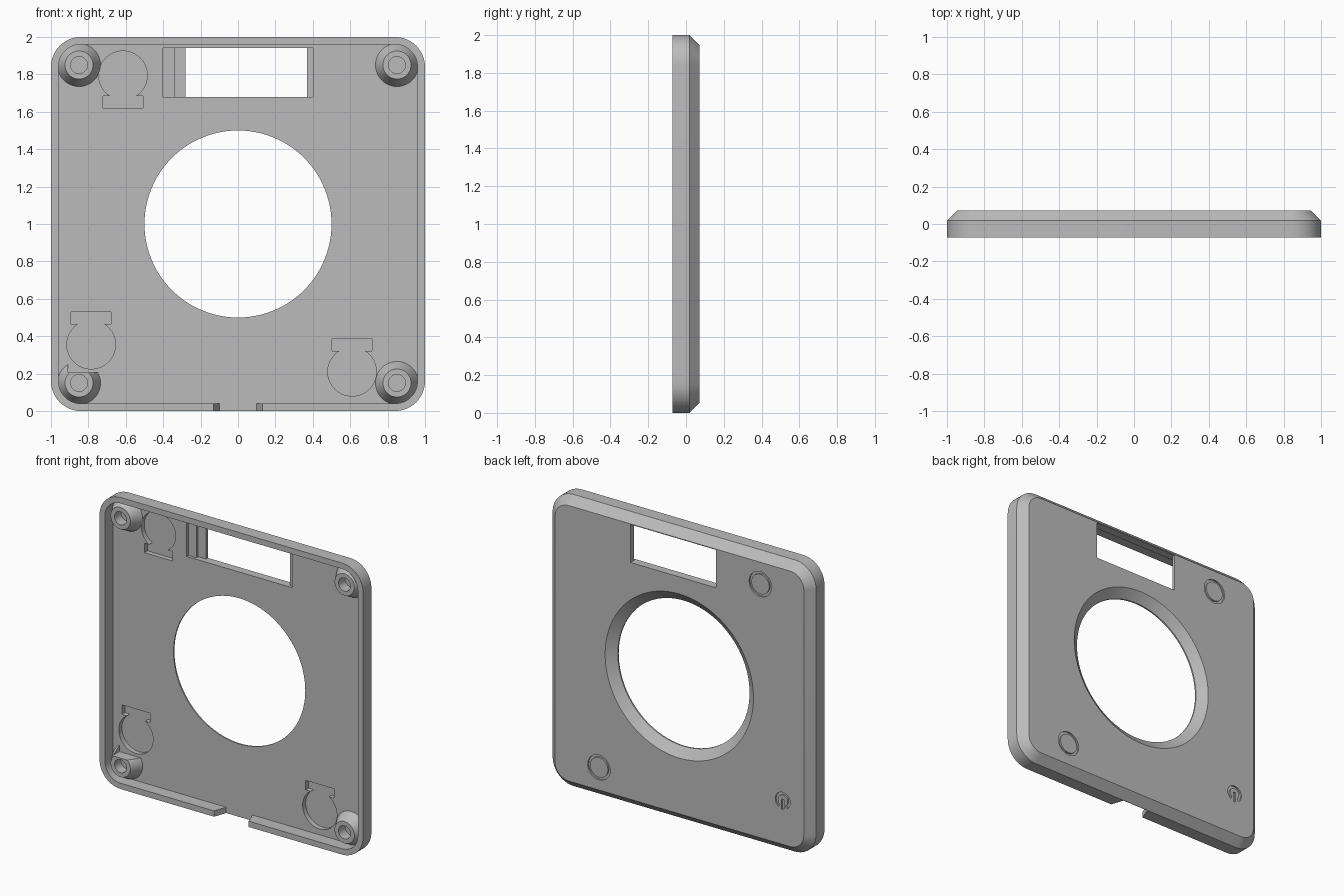
import bpy, bmesh, math

if "Cube" in bpy.data.objects:
    bpy.data.objects.remove(bpy.data.objects["Cube"])

FRONT, BACK, FLOOR = -0.0725, 0.0725, 0.015

grey = bpy.data.materials.new("plain grey")
grey.diffuse_color = (0.5, 0.5, 0.5, 1)
grey.use_nodes = True
grey.node_tree.nodes["Principled BSDF"].inputs["Base Color"].default_value = grey.diffuse_color


def loft(name, loops, closed=False):
    """Bridge equal-length loops; cap the ends or join them into a ring."""
    bm = bmesh.new()
    rings = [[bm.verts.new(p) for p in loop] for loop in loops]
    n = len(rings[0])
    pairs = list(zip(rings, rings[1:]))
    if closed:
        pairs.append((rings[-1], rings[0]))
    else:
        bm.faces.new(rings[0])
        bm.faces.new(rings[-1])
    for a, b in pairs:
        for i in range(n):
            j = (i + 1) % n
            bm.faces.new((a[i], a[j], b[j], b[i]))
    bmesh.ops.recalc_face_normals(bm, faces=bm.faces)
    mesh = bpy.data.meshes.new(name)
    bm.to_mesh(mesh)
    bm.free()
    mesh.materials.append(grey)
    ob = bpy.data.objects.new(name, mesh)
    bpy.context.collection.objects.link(ob)
    return ob


def lathe(name, profile, cx, cz, seg=48, closed=False):
    """Spin (radius, y) points around a y-directed axis."""
    angles = [2 * math.pi * i / seg for i in range(seg)]
    return loft(name, [[(cx + r * math.cos(a), y, cz + r * math.sin(a)) for a in angles]
                       for r, y in profile], closed)


def prism(name, outline, y0, y1):
    return loft(name, [[(x, y, z) for x, z in outline] for y in (y0, y1)])


def box(name, x0, x1, z0, z1, y0, y1):
    return prism(name, [(x0, z0), (x1, z0), (x1, z1), (x0, z1)], y0, y1)


def rounded_square(half, radius, y, n=12):
    pts = []
    for k, (sx, sz) in enumerate([(1, 1), (-1, 1), (-1, -1), (1, -1)]):
        for i in range(n + 1):
            a = math.pi / 2 * (k + i / n)
            pts.append((sx * (half - radius) + radius * math.cos(a), y,
                        1 + sz * (half - radius) + radius * math.sin(a)))
    return pts


def cut(target, cutter):
    mod = target.modifiers.new("cut", 'BOOLEAN')
    mod.operation, mod.solver, mod.object = 'DIFFERENCE', 'EXACT', cutter
    bpy.context.view_layer.objects.active = target
    bpy.ops.object.modifier_apply(modifier=mod.name)
    bpy.data.objects.remove(cutter, do_unlink=True)


# Tray: chamfered back, straight sides, thin rim and sunken floor
tray = loft("tray", [
    rounded_square(0.945, 0.105, BACK),
    rounded_square(1.0, 0.16, 0.0175),
    rounded_square(1.0, 0.16, FRONT),
    rounded_square(0.96, 0.12, FRONT),
    rounded_square(0.96, 0.12, FLOOR)])

# Large round opening, flared at the back
cut(tray, lathe("opening", [(0.5, -0.2), (0.5, 0.025), (0.563, BACK), (0.60, 0.1)], 0, 1, 96))

# Stepped window
cut(tray, box("window", -0.28, 0.37, 1.68, 1.94, -0.05, 0.2))
cut(tray, box("window_step", -0.34, 0.37, 1.68, 1.94, -0.05, 0.052))
cut(tray, box("window_ledge", -0.40, 0.40, 1.68, 1.94, -0.05, 0.034))

# Cable notch with sloped ends in the bottom wall
notch = [(-0.137, -0.09), (0.137, -0.09), (0.10, FLOOR), (-0.10, FLOOR)]
cut(tray, loft("notch", [[(x, y, z) for x, y in notch] for z in (-0.1, 0.045)]))

# Button pockets: a disc with a tab, sunk in the floor
for cx, cz, side in [(-0.615, 1.795, -1), (-0.785, 0.355, 1), (0.61, 0.21, 1)]:
    start = math.asin(0.11 / 0.13)
    sweep = math.pi + 2 * start
    outline = [(0.107, 0.11), (0.107, 0.175), (-0.107, 0.175), (-0.107, 0.11)]
    outline += [(0.13 * math.cos(a), 0.13 * math.sin(a))
                for a in (math.pi - start + sweep * i / 48 for i in range(49))]
    cut(tray, prism("pocket", [(cx + x, cz + side * z) for x, z in outline], -0.02, 0.048))

# Ring grooves on the back, over two of the buttons
for cx, cz in [(-0.615, 1.795), (0.61, 0.21)]:
    cut(tray, lathe("groove", [(0.068, 0.062), (0.085, 0.062), (0.085, 0.1), (0.068, 0.1)],
                    cx, cz, closed=True))

# Third button mark: an open ring and a short bar
arc = [math.radians(-55 + 290 * i / 36) for i in range(37)]
ring = [(0.057 * math.cos(a), 0.057 * math.sin(a)) for a in arc]
ring += [(0.038 * math.cos(a), 0.038 * math.sin(a)) for a in reversed(arc)]
cut(tray, prism("mark_ring", [(-0.785 + x, 0.355 + z) for x, z in ring], 0.062, 0.1))
cut(tray, box("mark_bar", -0.794, -0.776, 0.295, 0.365, 0.062, 0.1))

# Screw bosses: tapered posts with blind holes
parts = [tray]
for sx, cz, place in [(-1, 0.15, "lower_left"), (1, 0.15, "lower_right"),
                      (-1, 1.85, "upper_left"), (1, 1.85, "upper_right")]:
    boss = lathe("screw_boss_" + place,
                 [(0.115, FLOOR + 0.005), (0.115, FLOOR), (0.075, -0.06),
                  (0.045, -0.06), (0.045, FLOOR - 0.005)], sx * 0.85, cz)
    if place == "lower_left":  # flat clearance beside the button pocket
        cut(boss, box("clearance", -0.91, -0.6, 0.205, 0.4, -0.2, 0.2))
    parts.append(boss)

# Smooth the curved walls, keep the edges sharp
bpy.ops.object.select_all(action='DESELECT')
for ob in parts:
    ob.select_set(True)
bpy.context.view_layer.objects.active = tray
bpy.ops.object.shade_smooth_by_angle(angle=math.radians(25))
